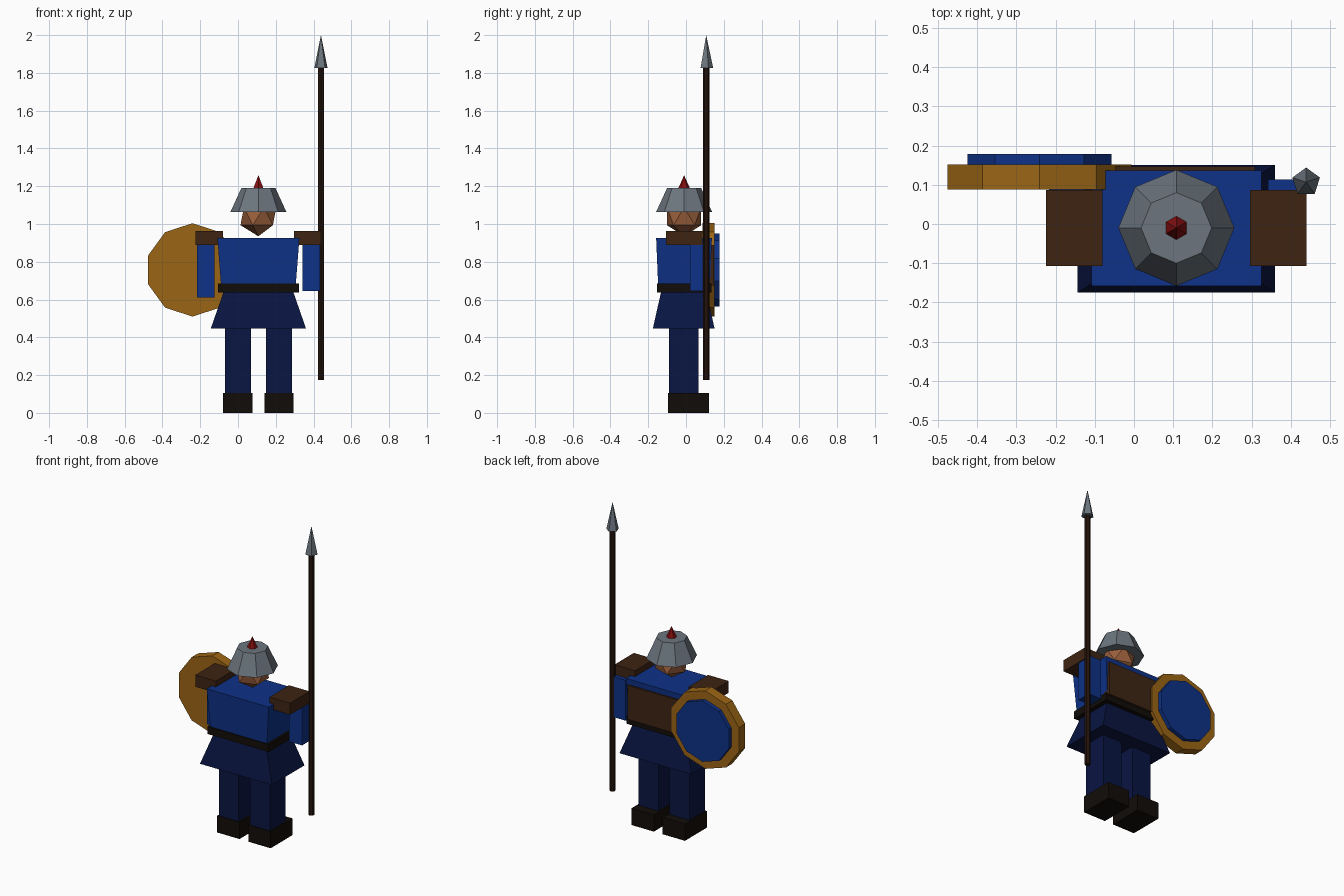
import bpy, bmesh, math

if "Cube" in bpy.data.objects:
    bpy.data.objects.remove(bpy.data.objects["Cube"])

CX, CY = 0.108, -0.01          # body axis


def material(name, r, g, b):
    m = bpy.data.materials.new(name)
    m.diffuse_color = [(c / 255 * 1.1) ** 2.2 for c in (r, g, b)] + [1]
    m.use_nodes = True
    m.node_tree.nodes["Principled BSDF"].inputs["Base Color"].default_value = m.diffuse_color
    return m


BLUE = material("blue_cloth", 20, 48, 122)
NAVY = material("navy_cloth", 16, 25, 62)
BROWN = material("brown_leather", 58, 37, 23)
BLACK = material("dark_leather", 22, 18, 15)
STEEL = material("steel", 98, 106, 114)
RED = material("red", 120, 20, 20)
SKIN = material("skin", 138, 86, 56)
GOLD = material("bronze", 140, 92, 25)
WOOD = material("dark_wood", 36, 23, 17)


def finish(name, bm, mat):
    bmesh.ops.recalc_face_normals(bm, faces=bm.faces)
    me = bpy.data.meshes.new(name)
    bm.to_mesh(me)
    bm.free()
    me.materials.append(mat)
    ob = bpy.data.objects.new(name, me)
    bpy.context.collection.objects.link(ob)
    return ob


def box(name, x, y, z, mat, bottom=(1, 1)):
    """Box from (min, max) pairs; bottom scales the lower face."""
    bm = bmesh.new()
    bmesh.ops.create_cube(bm, size=2)
    for v in bm.verts:
        sx, sy = bottom if v.co.z < 0 else (1, 1)
        v.co.x = sum(x) / 2 + v.co.x * sx * (x[1] - x[0]) / 2
        v.co.y = sum(y) / 2 + v.co.y * sy * (y[1] - y[0]) / 2
        v.co.z = z[0] if v.co.z < 0 else z[1]
    return finish(name, bm, mat)


def cone(name, sides, r1, r2, depth, loc, mat, rot_x=0):
    """Cone or prism centred on loc with its first corner towards +y."""
    bpy.ops.mesh.primitive_cone_add(vertices=sides, radius1=r1, radius2=r2, depth=depth,
                                    location=loc, rotation=(rot_x, 0, 0))
    ob = bpy.context.object
    ob.name = name
    ob.data.materials.append(mat)
    return ob


# Legs, boots and shoulder pads on both sides
for side, s in (("left", -1), ("right", 1)):
    def span(c, h):
        return (CX + s * c - h, CX + s * c + h)
    box(side + "_leg", span(0.109, 0.069), (-0.09, 0.066), (0.05, 0.5), NAVY)
    box(side + "_boot", span(0.109, 0.078), (-0.095, 0.123), (0, 0.106), BLACK)
    box(side + "_shoulder_pad", span(0.26, 0.072), (-0.107, 0.087), (0.888, 0.962), BROWN)

# Arms
box("left_arm", (-0.217, -0.125), (0.0, 0.095), (0.612, 0.9), BLUE)
box("right_arm", (0.342, 0.434), (0.02, 0.114), (0.644, 0.9), BLUE)

# Skirt, torso, belt and chest plate
box("skirt", (CX - 0.183, CX + 0.183), (-0.131, 0.107), (0.448, 0.645), NAVY, (1.375, 1.37))
box("torso", (CX - 0.217, CX + 0.217), (-0.158, 0.137), (0.645, 0.925), BLUE, (0.9, 0.92))
box("belt", (CX - 0.214, CX + 0.214), (-0.153, 0.134), (0.638, 0.686), BLACK)
box("chest_plate", (CX - 0.2, CX + 0.2), (0.1, 0.147), (0.675, 0.89), BROWN)

# Head and helmet
bpy.ops.mesh.primitive_ico_sphere_add(subdivisions=1, radius=0.106, location=(CX, CY, 1.041))
head = bpy.context.object
head.name = "head"
head.data.materials.append(SKIN)
cone("helmet", 8, 0.148, 0.09, 0.127, (CX, CY, 1.1275), STEEL)
cone("helmet_spike", 6, 0.03, 0, 0.067, (CX, CY, 1.2245), RED)

# Spear
cone("spear_shaft", 6, 0.018, 0.018, 1.65, (0.439, 0.107, 1.0), WOOD)
cone("spear_tip", 5, 0.037, 0, 0.175, (0.439, 0.107, 1.9125), STEEL)

# Shield and its face
cone("shield", 10, 0.247, 0.247, 0.064, (-0.241, 0.12, 0.757), GOLD, math.pi / 2)
cone("shield_face", 10, 0.193, 0.193, 0.06, (-0.241, 0.148, 0.757), BLUE, math.pi / 2)
